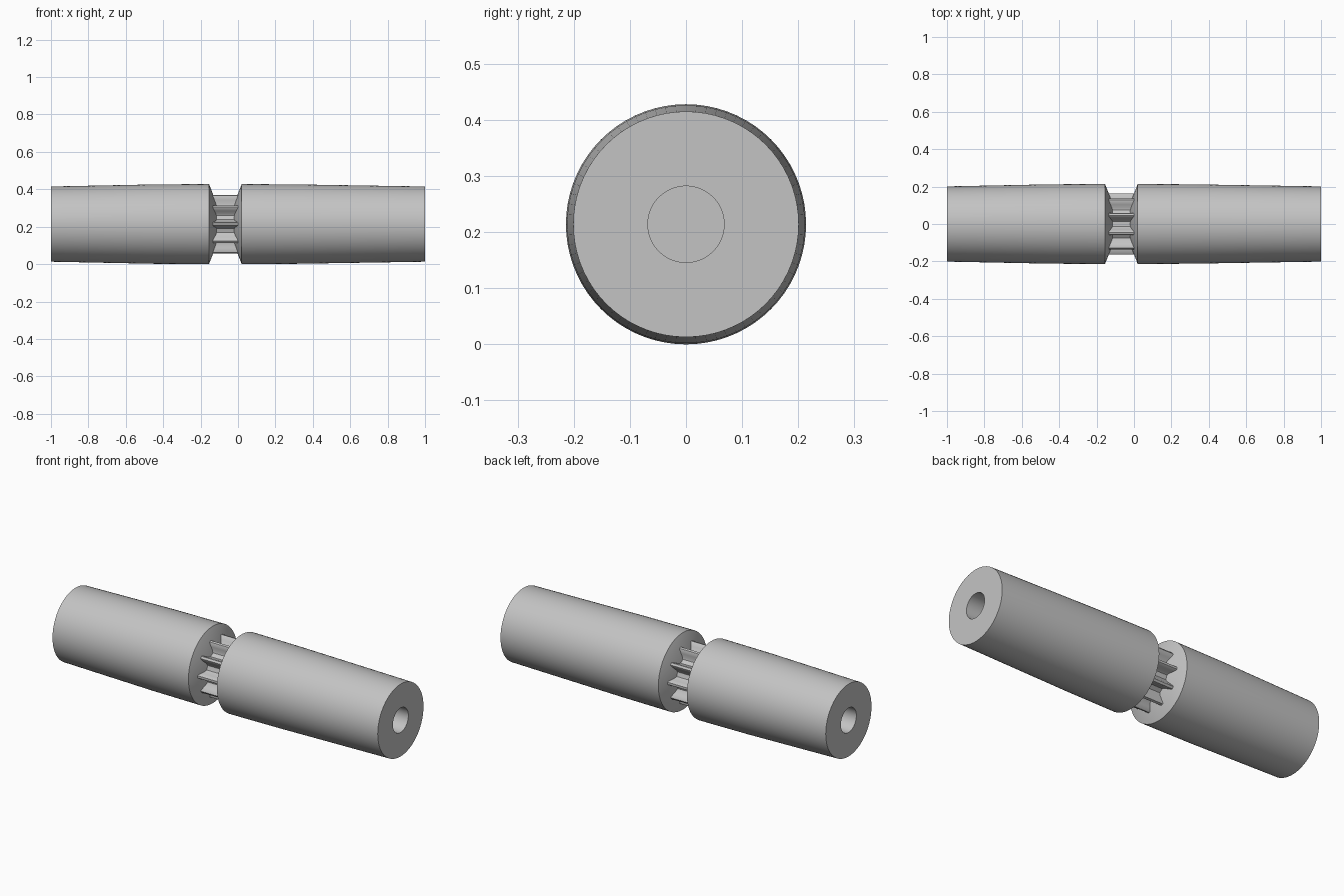
import bpy, bmesh, math

if "Cube" in bpy.data.objects:
    bpy.data.objects.remove(bpy.data.objects["Cube"], do_unlink=True)

AXIS_Z = 0.214
SIDES = 72
TEETH = 10

steel = bpy.data.materials.new("grey_steel")
steel.use_nodes = True
steel.diffuse_color = (0.55, 0.55, 0.55, 1)
steel.node_tree.nodes["Principled BSDF"].inputs["Base Color"].default_value = steel.diffuse_color


def finish(bm, name):
    """Turn a bmesh into a smooth object with sharp edges kept."""
    bmesh.ops.remove_doubles(bm, verts=bm.verts, dist=1e-5)
    bmesh.ops.recalc_face_normals(bm, faces=bm.faces)
    mesh = bpy.data.meshes.new(name)
    bm.to_mesh(mesh)
    bm.free()
    mesh.materials.append(steel)
    obj = bpy.data.objects.new(name, mesh)
    obj.location.z = AXIS_Z
    bpy.context.collection.objects.link(obj)
    bpy.ops.object.select_all(action='DESELECT')
    obj.select_set(True)
    bpy.context.view_layer.objects.active = obj
    bpy.ops.object.shade_smooth_by_angle(angle=math.radians(30))
    return obj


def lathe(name, profile):
    """Spin (x, radius) points around the long axis."""
    bm = bmesh.new()
    verts = [bm.verts.new((x, 0, r)) for x, r in profile]
    edges = [bm.edges.new(pair) for pair in zip(verts, verts[1:])]
    bmesh.ops.spin(bm, geom=verts + edges, cent=(0, 0, 0), axis=(1, 0, 0),
                   angle=math.tau, steps=SIDES)
    return finish(bm, name)


def barrel(name, outer, inner, side):
    """Tapered roller with a blind bore and a conical inner end."""
    return lathe(name, [
        (outer - side * 0.5, 0), (outer - side * 0.5, 0.068), (outer, 0.068),
        (outer, 0.201), (inner + side * 0.3, 0.212), (inner, 0.214),
        (inner - side * 0.045, 0.1), (inner - side * 0.045, 0)])


barrel("left_roller", 1, 0.02, 1)
barrel("right_roller", -1, -0.155, -1)

# Pinion between the rollers: each tooth as (angle share of pitch, radius)
tooth = [(-0.5, 0.112), (-0.33, 0.113), (-0.23, 0.122), (-0.16, 0.14), (-0.1, 0.158),
         (-0.06, 0.163), (0.06, 0.163), (0.1, 0.158), (0.16, 0.14), (0.23, 0.122),
         (0.33, 0.113)]
bm = bmesh.new()
rings = []
for inner, side in ((-0.155, -1), (0.02, 1)):
    ring = []
    for i in range(TEETH):
        for share, r in tooth:
            a = math.tau * (i + share) / TEETH
            # tooth ends follow the cone of the roller
            x = inner - side * 0.045 * (0.214 - r) / 0.114
            ring.append(bm.verts.new((x, -r * math.cos(a), r * math.sin(a))))
    rings.append(ring)
for i in range(len(rings[0])):
    bm.faces.new((rings[0][i - 1], rings[0][i], rings[1][i], rings[1][i - 1]))
finish(bm, "pinion_teeth")
